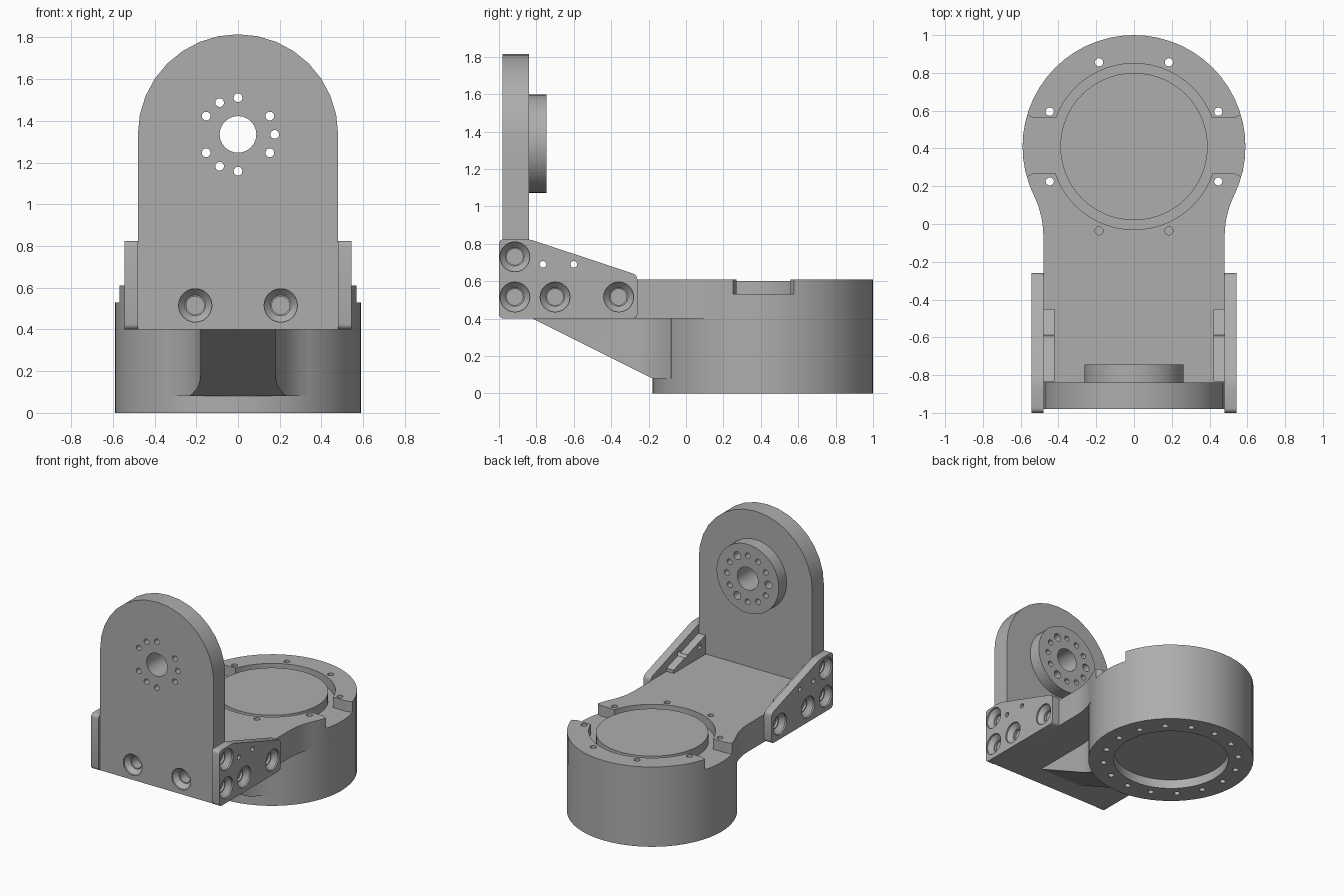
import bpy, bmesh
from math import sin, cos, pi, sqrt, atan2, radians
from mathutils import Vector

if "Cube" in bpy.data.objects:
    bpy.data.objects.remove(bpy.data.objects["Cube"])

GREY = (0.42, 0.42, 0.42, 1)
mat = bpy.data.materials.new("satin grey")
mat.use_nodes = True
mat.diffuse_color = GREY
mat.node_tree.nodes["Principled BSDF"].inputs["Base Color"].default_value = GREY

CY, R = 0.41, 0.59            # drum centre and radius
ARM_LOW, ARM_TOP, FLOOR = 0.40, 0.61, 0.53
HALF = 0.48                   # half width of arm and upright
HUB = 1.335                   # height of the hub axis


def place(axis, a, b, h):
    """Plan coordinates a, b and height h along the given axis."""
    return {"x": (h, a, b), "y": (a, h, b), "z": (a, b, h)}[axis]


def add_stack(bm, axis, rings):
    """Closed solid through matching outlines, each given with its height."""
    rows = [[bm.verts.new(place(axis, a, b, h)) for a, b in pts] for h, pts in rings]
    bm.faces.new(rows[0])
    bm.faces.new(rows[-1])
    n = len(rows[0])
    for low, high in zip(rows, rows[1:]):
        for i in range(n):
            j = (i + 1) % n
            bm.faces.new((low[i], low[j], high[j], high[i]))


def circle(a, b, r, n):
    return [(a + r * cos(2 * pi * i / n), b + r * sin(2 * pi * i / n)) for i in range(n)]


def add_turned(bm, axis, a, b, steps, n=20):
    """Turned solid, steps are (height, radius)."""
    add_stack(bm, axis, [(h, circle(a, b, r, n)) for h, r in steps])


def finish(bm, name):
    bmesh.ops.recalc_face_normals(bm, faces=bm.faces)
    me = bpy.data.meshes.new(name)
    bm.to_mesh(me)
    bm.free()
    me.materials.append(mat)
    ob = bpy.data.objects.new(name, me)
    bpy.context.collection.objects.link(ob)
    return ob


def prism(name, axis, pts, lo, hi):
    bm = bmesh.new()
    add_stack(bm, axis, [(lo, pts), (hi, pts)])
    return finish(bm, name)


def only(ob):
    bpy.ops.object.select_all(action="DESELECT")
    ob.select_set(True)
    bpy.context.view_layer.objects.active = ob


def cut(ob, bm):
    cutter = finish(bm, "cutter")
    cutter.hide_render = True
    mod = ob.modifiers.new("cut", "BOOLEAN")
    mod.operation, mod.solver, mod.object = "DIFFERENCE", "EXACT", cutter
    only(ob)
    bpy.ops.object.modifier_apply(modifier=mod.name)
    bpy.data.objects.remove(cutter)


def rounded(ob, axis, width):
    """Round the corners that run along one axis."""
    bm = bmesh.new()
    bm.from_mesh(ob.data)
    d = Vector(place(axis, 0, 0, 1))
    edges = [e for e in bm.edges
             if abs((e.verts[0].co - e.verts[1].co).normalized().dot(d)) > 0.99]
    bmesh.ops.bevel(bm, geom=edges, offset=width, segments=4, profile=0.5, affect="EDGES")
    bm.to_mesh(ob.data)
    bm.free()


def neck(half, r, start):
    """Right side of a bar that flares with radius r into the drum."""
    cy = CY - sqrt((R + r) ** 2 - (half + r) ** 2)
    end = atan2(CY - cy, -half - r)
    arc = [pi + (end - pi) * i / 8 for i in range(9)]
    return [(half, start)] + [(half + r + r * cos(t), cy + r * sin(t)) for t in arc]


def both_sides(side):
    return side + [(-x, y) for x, y in reversed(side) if x > 0.001]


# Arm and upper drum in one outline
side = neck(HALF, 0.5, -0.85)
t0 = atan2(side[-1][1] - CY, side[-1][0])
side += [(R * cos(t0 + (pi / 2 - t0) * i / 18), CY + R * sin(t0 + (pi / 2 - t0) * i / 18))
         for i in range(1, 19)]
arm = prism("arm_and_drum_top", "z", both_sides(side), ARM_LOW, ARM_TOP)
drum = prism("drum_lower", "z", circle(0, CY, R, 56), 0, ARM_LOW)

# Round pocket, side notches, screw holes
bm = bmesh.new()
add_turned(bm, "z", 0, CY, [(FLOOR, 0.44), (0.7, 0.44)], 56)
cut(arm, bm)
bm = bmesh.new()
for s in (1, -1):
    pts = [(0.41, 0.27), (0.53, 0.27), (0.56, 0.255), (0.7, 0.2),
           (0.7, 0.63), (0.56, 0.575), (0.53, 0.56), (0.41, 0.56)]
    pts = [(s * x, y) for x, y in pts]
    add_stack(bm, "z", [(FLOOR, pts), (0.7, pts)])
cut(arm, bm)


def flange_holes(top, step):
    bm = bmesh.new()
    for i in range(0, 16, step):
        t = radians(22.5 * (i + 1))
        add_turned(bm, "z", 0.483 * cos(t), CY + 0.483 * sin(t),
                   [(-0.1, 0.022), (top, 0.022)], 12)
    return bm


cut(arm, flange_holes(0.8, 2))
cut(drum, flange_holes(0.5, 2))
blind = bmesh.new()
for i in range(8):
    t = pi / 4 * i
    add_turned(blind, "z", 0.483 * cos(t), CY + 0.483 * sin(t),
               [(-0.1, 0.022), (0.12, 0.022)], 12)
cut(drum, blind)
bm = bmesh.new()
add_turned(bm, "z", 0, CY, [(-0.1, 0.41), (0.07, 0.41)], 56)
cut(drum, bm)
cover = prism("round_cover", "z", circle(0, CY, 0.39, 56), FLOOR - 0.01, 0.60)

# Sloped web below the arm
bm = bmesh.new()
pts = both_sides(neck(0.18, 0.34, -0.84) + [(0.30, 0.05)])
add_stack(bm, "z", [(0.08, pts), (ARM_LOW + 0.01, pts)])
res = bmesh.ops.bisect_plane(bm, geom=bm.verts[:] + bm.edges[:] + bm.faces[:],
                             plane_co=(0, -0.18, 0.08), plane_no=(0, -0.32, -0.64),
                             clear_outer=True)
rim = [e for e in bm.edges if e.is_boundary]
bmesh.ops.holes_fill(bm, edges=rim, sides=0)
web = finish(bm, "sloped_web")

# Upright plate with an arched top
pts = [(-HALF, ARM_LOW), (HALF, ARM_LOW)]
pts += [(HALF * cos(pi * i / 16), HUB + HALF * sin(pi * i / 16)) for i in range(17)]
upright = prism("upright_plate", "y", pts, -0.98, -0.84)
hub = prism("hub_boss", "y", circle(0, HUB, 0.263, 48), -0.84, -0.745)


def hub_holes():
    bm = bmesh.new()
    add_turned(bm, "y", 0, HUB, [(-1.1, 0.088), (-0.6, 0.088)], 24)
    for i in range(12):
        t = pi / 6 * i
        closed = i in (2, 6, 10)
        r = 0.03 if closed else 0.021
        add_turned(bm, "y", 0.176 * cos(t), HUB + 0.176 * sin(t),
                   [(-0.86 if closed else -1.1, r), (-0.6, r)], 14)
    return bm


cut(upright, hub_holes())
cut(hub, hub_holes())


def bolt_seat(bm, axis, a, b, face, inward, depth):
    """Countersunk hole entering from a face."""
    steps = [(-0.02, 0.08), (0.012, 0.08), (0.045, 0.05), (0.046, 0.043), (depth, 0.043)]
    add_turned(bm, axis, a, b, [(face + inward * d, r) for d, r in steps], 24)


bm = bmesh.new()
for x in (-0.205, 0.205):
    bolt_seat(bm, "y", x, 0.515, -0.98, 1, 0.12)
cut(upright, bm)

# Side gussets with inner pads
parts = [arm, drum, cover, web, upright, hub]
for s, word in ((1, "left"), (-1, "right")):
    pts = [(-1, ARM_LOW), (-0.26, ARM_LOW), (-0.26, 0.633), (-0.84, 0.825), (-1, 0.825)]
    plate = prism(word + "_gusset", "x", pts, s * HALF, s * 0.543)
    rounded(plate, "x", 0.025)
    pts = [(-0.835, 0.6), (-0.45, 0.6), (-0.45, 0.635), (-0.835, 0.755)]
    pad = prism(word + "_inner_pad", "x", pts, s * 0.42, s * HALF)
    bm = bmesh.new()
    for y, z in ((-0.915, 0.73), (-0.915, 0.515), (-0.70, 0.515), (-0.36, 0.515)):
        bolt_seat(bm, "x", y, z, s * 0.543, -s, 0.1)
    cut(plate, bm)
    for ob in (plate, pad):
        bm = bmesh.new()
        for y in (-0.765, -0.60):
            add_turned(bm, "x", y, 0.69, [(s * 0.3, 0.018), (s * 0.7, 0.018)], 12)
        cut(ob, bm)
    parts += [plate, pad]

for ob in parts:
    only(ob)
    bpy.ops.object.shade_smooth_by_angle(angle=radians(25))
